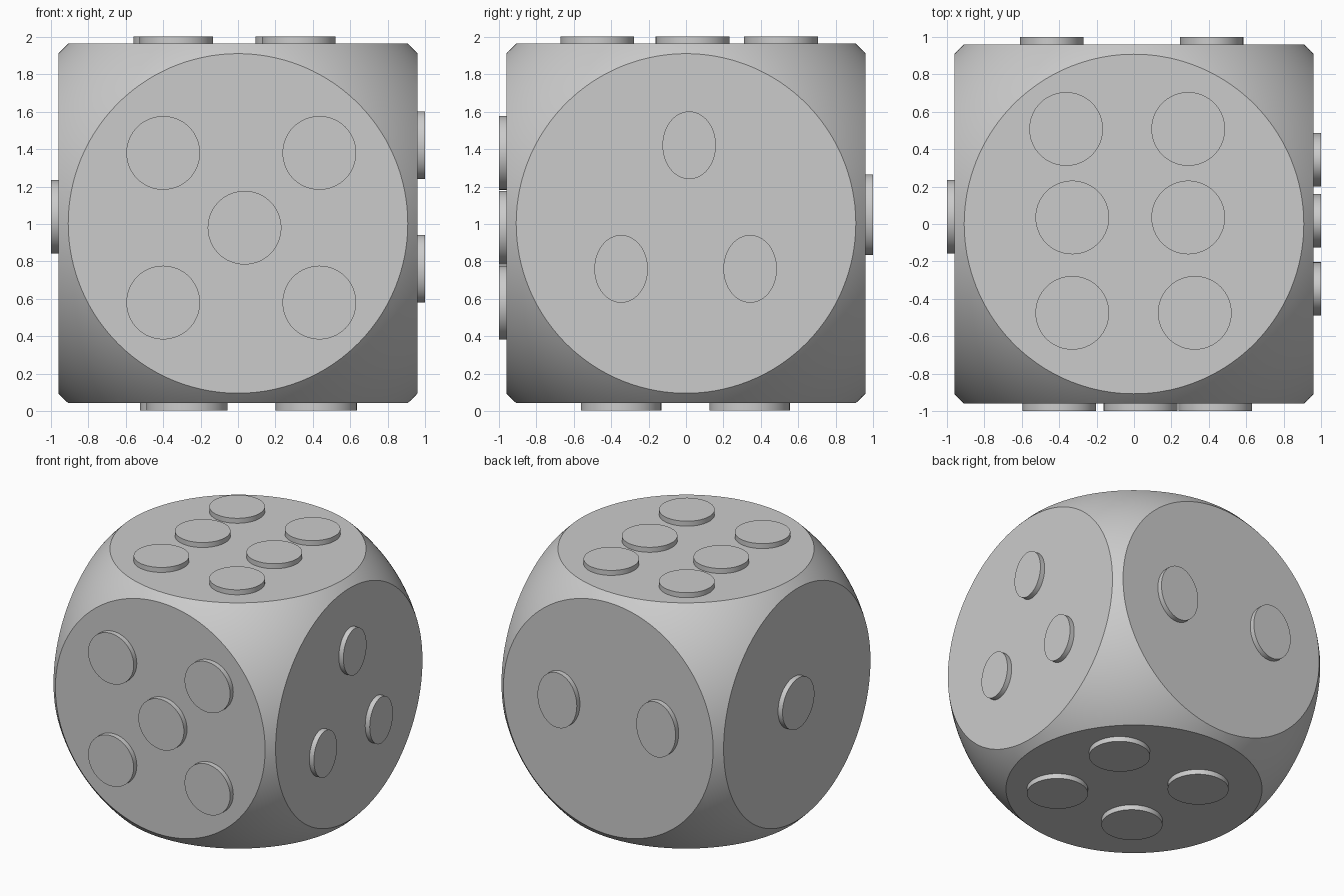
import bpy, bmesh, math
from mathutils import Vector, Matrix

if "Cube" in bpy.data.objects:
    bpy.data.objects.remove(bpy.data.objects["Cube"])

CENTRE = Vector((0, 0, 1.003))
HALF = 0.961          # distance from centre to each flat face
TOP = 1.0             # distance from centre to the outer pip surface
FACE_R = 0.908        # radius of each round flat face

grey = bpy.data.materials.new("plain_grey")
grey.diffuse_color = (0.6, 0.6, 0.6, 1)
grey.use_nodes = True
grey.node_tree.nodes["Principled BSDF"].inputs["Base Color"].default_value = grey.diffuse_color


def finish(bm, name):
    bmesh.ops.recalc_face_normals(bm, faces=bm.faces)
    mesh = bpy.data.meshes.new(name)
    bm.to_mesh(mesh)
    bm.free()
    mesh.materials.append(grey)
    ob = bpy.data.objects.new(name, mesh)
    bpy.context.collection.objects.link(ob)
    bpy.context.view_layer.objects.active = ob
    ob.select_set(True)
    bpy.ops.object.shade_smooth_by_angle(angle=math.radians(30))
    ob.select_set(False)
    return ob


# Die body: a sphere sliced flat on six sides
bm = bmesh.new()
bmesh.ops.create_icosphere(bm, subdivisions=6, radius=math.hypot(HALF, FACE_R))
for axis in range(3):
    for sign in (-1, 1):
        n = Vector((0, 0, 0))
        n[axis] = sign
        cut = bmesh.ops.bisect_plane(bm, geom=bm.verts[:] + bm.edges[:] + bm.faces[:],
                                     plane_co=n * HALF, plane_no=n, clear_outer=True)
        rim = [e for e in cut["geom_cut"] if isinstance(e, bmesh.types.BMEdge)]
        bmesh.ops.contextual_create(bm, geom=rim)
bmesh.ops.translate(bm, verts=bm.verts, vec=CENTRE)
finish(bm, "die_body")

# Pips: (world axis, side, radii, centres); coordinates run along the other two axes
R = 0.197
PIPS = {
    "top_pip": (2, 1, (R, R), [(-.363, .508), (.29, .508), (-.33, .035),
                               (.29, .035), (-.33, -.475), (.325, -.475)]),
    "bottom_pip": (2, -1, (.217, .215), [(-.308, .34), (.418, .34),
                                         (-.272, -.347), (.418, -.347)]),
    "front_pip": (1, -1, (R, R), [(-.4, 1.38), (.435, 1.38), (.035, .98),
                                  (-.4, .58), (.435, .58)]),
    "back_pip": (1, 1, (.17, .215), [(-.44, 1.05), (.415, 1.05)]),
    "right_pip": (0, 1, (.143, .181), [(.017, 1.421), (-.347, .76), (.343, .76)]),
    "left_pip": (0, -1, (R, R), [(.038, 1.038)]),
}
SINK = 0.02           # how far each pip is embedded in the body
for name, (axis, side, radii, centres) in PIPS.items():
    u, v = [i for i in range(3) if i != axis]
    for i, (a, b) in enumerate(centres):
        bm = bmesh.new()
        bmesh.ops.create_cone(bm, cap_ends=True, segments=64, radius1=1, radius2=1,
                              depth=TOP - HALF + SINK)
        # place the disc: local x, y, z go to the world axes u, v and axis
        m = Matrix.Identity(4)
        for k in range(3):
            m[k][k] = 0
        m[u][0], m[v][1], m[axis][2] = radii[0], radii[1], side
        m[u][3], m[v][3] = a, b
        m[axis][3] = CENTRE[axis] + side * (TOP + HALF - SINK) / 2
        bm.transform(m)
        finish(bm, f"{name}_{i + 1}")
